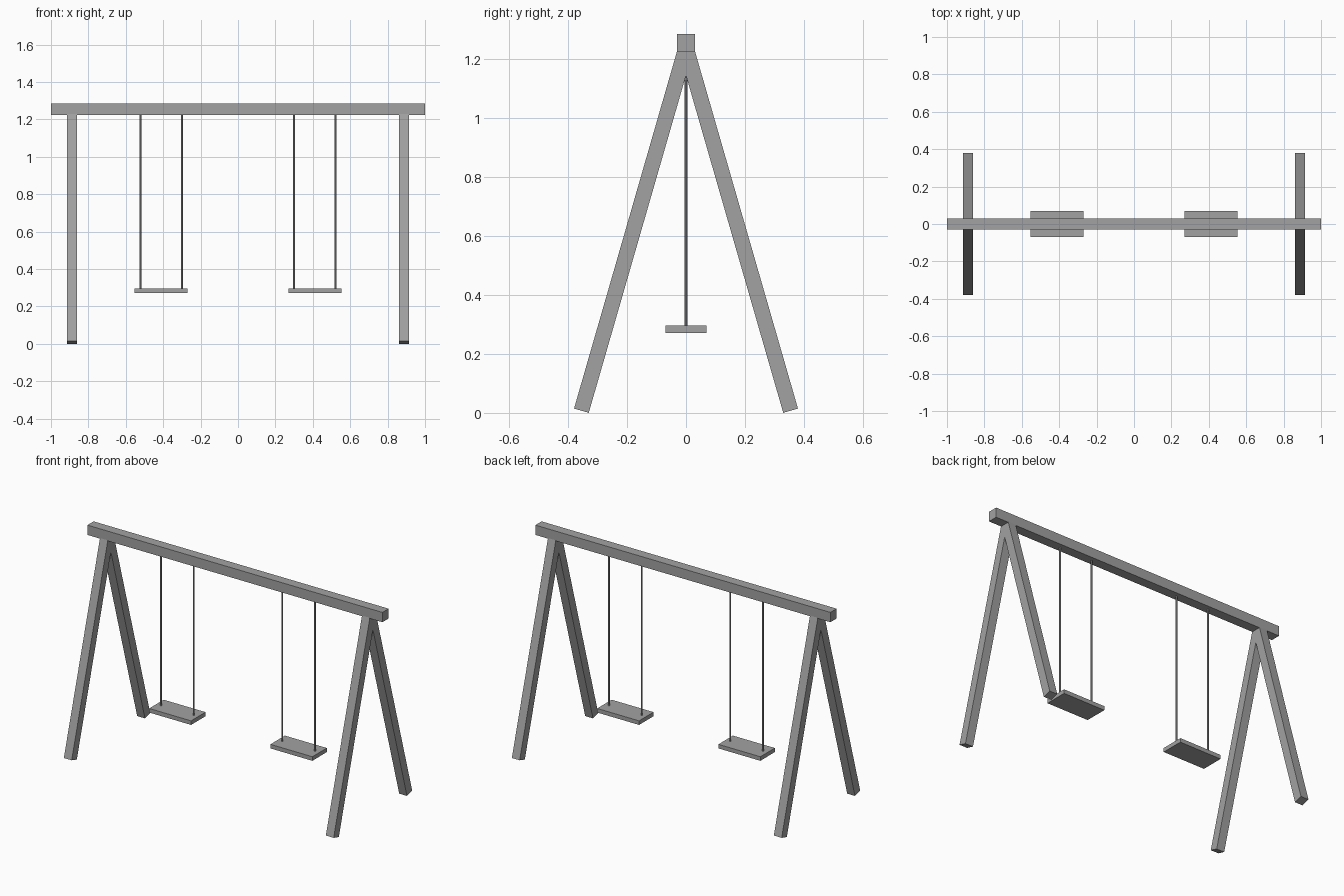
import bpy
from math import atan2, hypot
from mathutils import Matrix, Vector

cube = bpy.data.objects.get("Cube")
if cube:
    bpy.data.objects.remove(cube, do_unlink=True)


def make_material(name, rgb):
    mat = bpy.data.materials.new(name)
    mat.use_nodes = True
    mat.diffuse_color = (*rgb, 1)
    mat.node_tree.nodes["Principled BSDF"].inputs["Base Color"].default_value = (*rgb, 1)
    return mat


GREY = make_material("mid grey", (0.36, 0.36, 0.36))


def finish(name):
    obj = bpy.context.object
    obj.name = name
    obj.data.materials.append(GREY)
    return obj


def box(name, center, size, tilt=0):
    bpy.ops.mesh.primitive_cube_add(size=1, location=center, rotation=(tilt, 0, 0))
    obj = finish(name)
    obj.data.transform(Matrix.Diagonal((*size, 1)))
    return obj


def rope(name, x, bottom, top):
    bpy.ops.mesh.primitive_cylinder_add(
        vertices=8, radius=0.005, depth=top - bottom, location=(x, 0, (bottom + top) / 2))
    finish(name)
    bpy.ops.object.shade_smooth_by_angle()


# Top beam
box("top_beam", (0, 0, 1.255), (2, 0.06, 0.06))

# Splayed legs, crossing inside the beam
foot, apex = Vector((0.355, 0.0075)), Vector((0, 1.239))
mid, run = (foot + apex) / 2, foot - apex
for side, sx in (("left", 1), ("right", -1)):
    for end, sy in (("back", 1), ("front", -1)):
        box(f"{side}_{end}_leg", (sx * 0.888, sy * mid.x, mid.y),
            (0.053, 0.052, hypot(*run)), sy * atan2(run.x, -run.y))

    # Swing seat hanging on two ropes
    x = sx * 0.411
    box(f"{side}_seat", (x, 0, 0.284), (0.284, 0.14, 0.025))
    for label, offset in (("outer", 0.111), ("inner", -0.111)):
        rope(f"{side}_{label}_rope", x + sx * offset, 0.29, 1.23)
